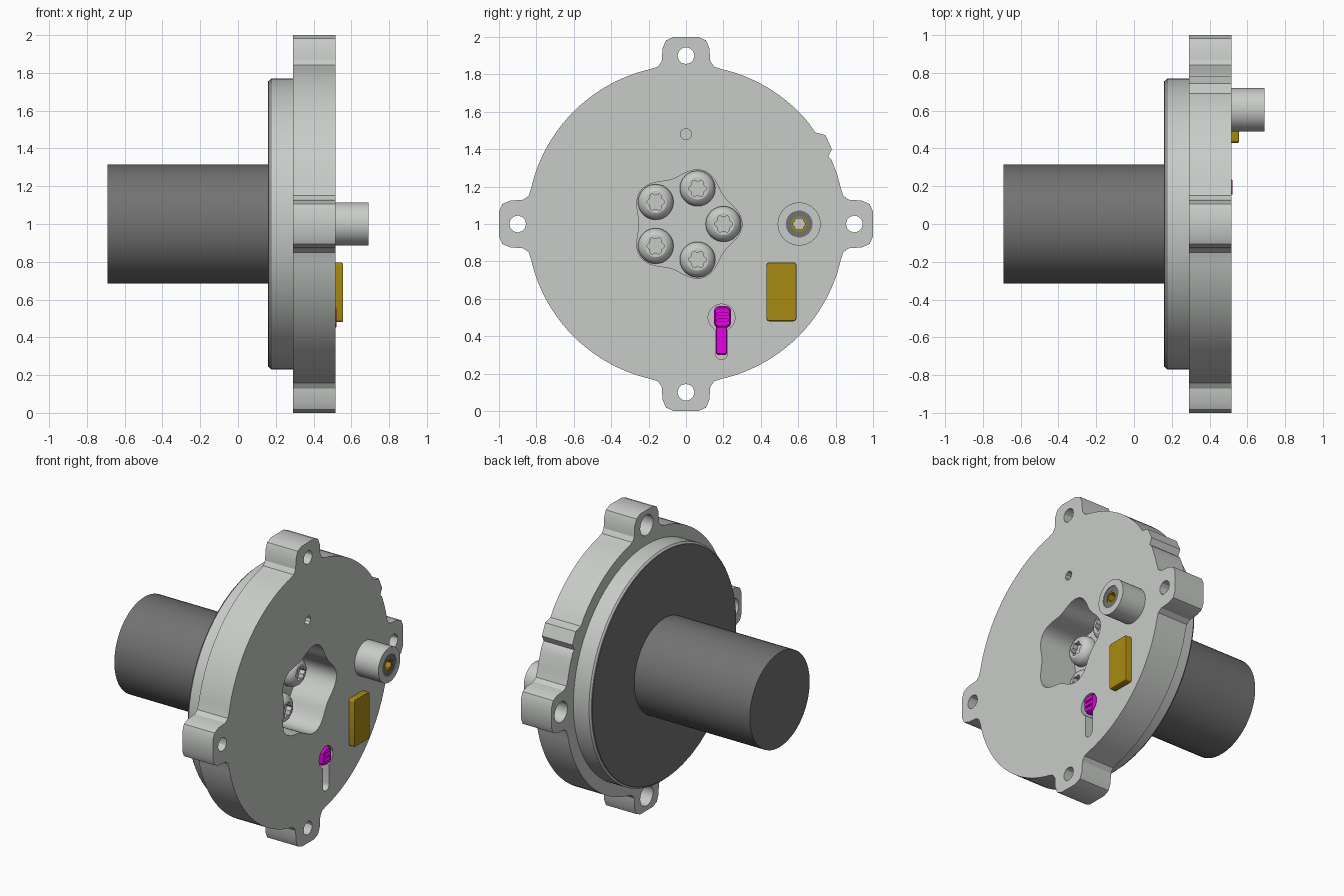
import bpy, bmesh, math

cube = bpy.data.objects.get("Cube")
if cube:
    bpy.data.objects.remove(cube, do_unlink=True)


def material(name, r, g, b):
    m = bpy.data.materials.new(name)
    m.use_nodes = True
    m.diffuse_color = (r, g, b, 1)
    m.node_tree.nodes["Principled BSDF"].inputs["Base Color"].default_value = (r, g, b, 1)
    return m


LIGHT = material("light grey metal", 0.58, 0.60, 0.58)
DARK = material("dark grey motor", 0.17, 0.17, 0.17)
GOLD = material("gold", 0.40, 0.26, 0.006)
MAGENTA = material("magenta plastic", 0.80, 0.0, 0.80)


# Outlines are (y, z) loops; z is measured from the centre axis
def circle(r, n=32, lobes=0, wave=0.0):
    out = []
    for i in range(n):
        a = 2 * math.pi * i / n
        k = r + wave * math.cos(lobes * a)
        out.append((k * math.cos(a), k * math.sin(a)))
    return out


def rounded_rect(w, h, r, n=4):
    out = []
    for q, (sy, sz) in enumerate([(1, 1), (-1, 1), (-1, -1), (1, -1)]):
        for i in range(n + 1):
            a = math.pi / 2 * (q + i / n)
            out.append((sy * (w / 2 - r) + r * math.cos(a),
                        sz * (h / 2 - r) + r * math.sin(a)))
    return out


def loft(name, outline, steps, mat=LIGHT, at=(0, 0)):
    """Sweep an outline along x through (x, scale) steps, capped at both ends."""
    bm = bmesh.new()
    rings = [[bm.verts.new((x, at[0] + s * y, 1 + at[1] + s * z)) for y, z in outline]
             for x, s in steps]
    n = len(outline)
    for a, b in zip(rings, rings[1:]):
        for i in range(n):
            j = (i + 1) % n
            bm.faces.new((a[i], a[j], b[j], b[i]))
    bm.faces.new(rings[0][::-1])
    bm.faces.new(rings[-1])
    bmesh.ops.recalc_face_normals(bm, faces=bm.faces)
    mesh = bpy.data.meshes.new(name)
    bm.to_mesh(mesh)
    bm.free()
    obj = bpy.data.objects.new(name, mesh)
    bpy.context.collection.objects.link(obj)
    mesh.materials.append(mat)
    return obj


def prism(name, outline, x0, x1, mat=LIGHT, at=(0, 0)):
    return loft(name, outline, [(x0, 1), (x1, 1)], mat, at)


def activate(obj):
    bpy.ops.object.select_all(action='DESELECT')
    obj.select_set(True)
    bpy.context.view_layer.objects.active = obj


def cut(obj, outline, x0, x1, at=(0, 0)):
    cutter = prism("cutter", outline, x0, x1, obj.data.materials[0], at)
    cutter.hide_render = True
    mod = obj.modifiers.new("cut", 'BOOLEAN')
    mod.operation, mod.solver, mod.object = 'DIFFERENCE', 'EXACT', cutter
    activate(obj)
    bpy.ops.object.modifier_apply(modifier=mod.name)
    bpy.data.objects.remove(cutter, do_unlink=True)


# Flange outline: round plate with four flared ears and one rim lug
R = 0.85
half_ear = [(0.19, 0.828), (0.15, 0.842), (0.13, 0.87), (0.125, 0.94),
            (0.107, 0.982), (0.065, 1.0)]
ear = [(u, -v) for v, u in half_ear] + [(u, v) for v, u in reversed(half_ear)]
lug = [(0.76, 0.36), (0.78, 0.40), (0.745, 0.475), (0.69, 0.49)]
rim = []
for q in range(4):
    c, s = [(1, 0), (0, 1), (-1, 0), (0, -1)][q]
    rim += [(c * u - s * v, s * u + c * v) for u, v in ear]
    for deg in range(15, 77, 3):
        if q == 0 and 24 < deg < 37:
            if deg == 30:
                rim += lug
            continue
        a = math.radians(deg + 90 * q)
        rim.append((R * math.cos(a), R * math.sin(a)))

flange = prism("flange", rim, 0.29, 0.515)
spigot = loft("spigot", circle(0.77, 72), [(0.165, 0.985), (0.175, 1), (0.3, 1)])

# Ear bolt holes, counterbored from the back
for q in range(4):
    p = (0.9 * math.cos(q * math.pi / 2), 0.9 * math.sin(q * math.pi / 2))
    cut(flange, circle(0.045, 12), 0.2, 0.6, p)
    cut(flange, circle(0.068, 20), 0.2, 0.41, p)

# Lobed bolt pocket, sensor keyhole and small pin hole
SENSOR = (0.19, -0.5)
pocket = circle(0.275, 80, 5, 0.025)
for body in (flange, spigot):
    cut(body, pocket, 0.25, 0.6)
cut(flange, circle(0.072, 24), 0.34, 0.6, SENSOR)
cut(flange, rounded_rect(0.066, 0.24, 0.032), 0.34, 0.6, (0.19, -0.605))
cut(flange, circle(0.03, 10), 0.4, 0.6, (0, 0.48))

# Motor body and its mounting plate
motor_body = prism("motor_body", circle(0.315, 64), -0.69, 0.18, DARK)
motor_plate = prism("motor_plate", circle(0.757, 48), 0.16, 0.17, DARK)

# Five button-head bolts with lobed sockets
bolts = []
for i in range(5):
    a = i * 2 * math.pi / 5
    p = (0.2 * math.cos(a), 0.2 * math.sin(a))
    bolt = loft("bolt_%d" % (i + 1), circle(0.095),
                [(0.24, 1), (0.275, 1), (0.295, 0.92), (0.31, 0.8), (0.32, 0.62)], at=p)
    cut(bolt, circle(0.042, 36, 6, 0.006), 0.285, 0.4, p)
    bolts.append(bolt)

# Connector boss with dark sleeve and gold-lined bore
BOSS = (0.605, 0)
boss = prism("connector_boss", circle(0.115, 40), 0.51, 0.69, at=BOSS)
cut(boss, circle(0.072), 0.56, 0.75, BOSS)
sleeve = prism("connector_sleeve", circle(0.072), 0.55, 0.686, DARK, BOSS)
cut(sleeve, circle(0.042, 24), 0.58, 0.75, BOSS)
liner = prism("connector_liner", circle(0.042, 24), 0.57, 0.683, GOLD, BOSS)
cut(liner, circle(0.034, 6), 0.61, 0.75, BOSS)
contact = prism("connector_contact", circle(0.033, 6), 0.605, 0.614, LIGHT, BOSS)

# Gold block
block = loft("gold_block", rounded_rect(0.16, 0.315, 0.015),
             [(0.505, 1), (0.55, 1), (0.555, 0.98)], GOLD, (0.51, -0.3625))

# Sensor clip: slotted head over a tail set deep in the keyhole
clip_head = loft("clip_head", rounded_rect(0.09, 0.115, 0.025),
                 [(0.36, 0.9), (0.5, 1), (0.521, 0.85)], MAGENTA, (0.195, -0.497))
for z in (-0.48, -0.515):
    cut(clip_head, rounded_rect(0.06, 0.014, 0.006), 0.495, 0.6, (0.195, z))
clip_tail = loft("clip_tail", rounded_rect(0.058, 0.17, 0.012),
                 [(0.345, 1), (0.39, 1), (0.4, 0.92)], MAGENTA, (0.19, -0.615))

for obj in [flange, spigot, motor_body, motor_plate, boss, sleeve, liner,
            block, clip_head, clip_tail] + bolts:
    activate(obj)
    bpy.ops.object.shade_smooth_by_angle(angle=math.radians(30))
